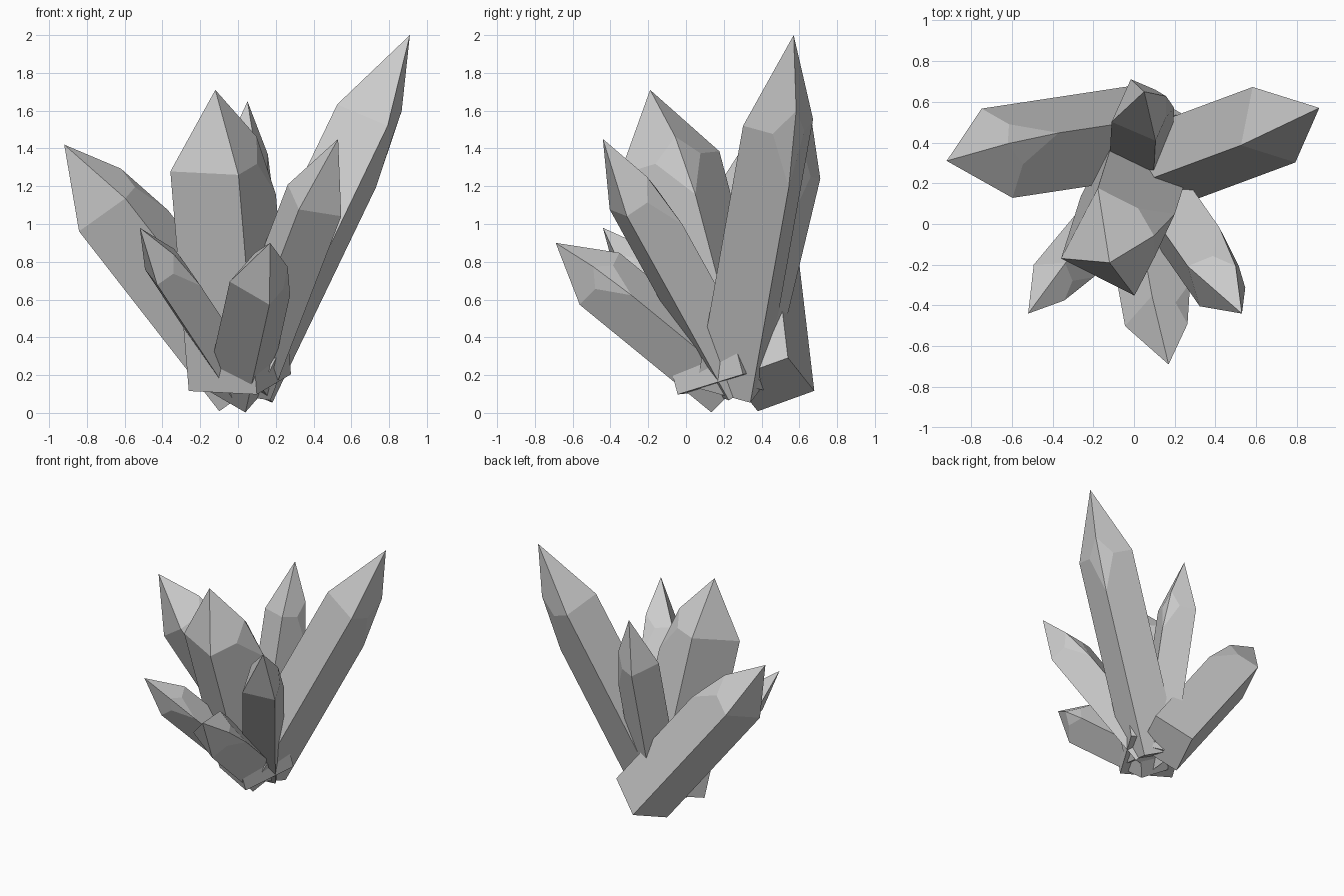
import bpy, bmesh
from mathutils import Vector

if "Cube" in bpy.data.objects:
    bpy.data.objects.remove(bpy.data.objects["Cube"])

SHOULDER = 0.75  # point along the axis where the pyramid tip starts


def crystal(name, base, tip, corner):
    """Square prism with a pointed end; the shoulder on the `corner` side is chipped."""
    base, tip, corner = Vector(base), Vector(tip), Vector(corner)
    axis = (tip - base).normalized()
    radius = corner.length
    u = (corner - axis * corner.dot(axis)).normalized() * radius
    v = axis.cross(u)
    ring = [u, v, -u, -v]
    mid = base.lerp(tip, SHOULDER)
    low = [base + r for r in ring]
    top = [mid + r for r in ring]
    # chip: replace one shoulder corner by points on its four edges
    chip = [top[0].lerp(low[0], 0.18), top[0].lerp(tip, 0.28),
            top[0].lerp(top[1], 0.45), top[0].lerp(top[3], 0.45)]
    bm = bmesh.new()
    for p in low + top[1:] + chip + [tip]:
        bm.verts.new(p)
    bmesh.ops.convex_hull(bm, input=bm.verts[:])
    bmesh.ops.dissolve_limit(bm, angle_limit=0.01, verts=bm.verts[:], edges=bm.edges[:])
    bmesh.ops.recalc_face_normals(bm, faces=bm.faces[:])
    mesh = bpy.data.meshes.new(name)
    bm.to_mesh(mesh)
    bm.free()
    bpy.context.collection.objects.link(bpy.data.objects.new(name, mesh))


# name, base centre, tip, offset from axis to the chipped corner
crystal("left_crystal", (0.07, 0.46, 0.15), (-0.92, 0.31, 1.42), (0.17, 0.08, 0.14))
crystal("right_crystal", (0.02, 0.24, 0.15), (0.91, 0.57, 2.0), (0.16, 0.10, -0.10))
crystal("centre_crystal", (0.01, 0.22, 0.16), (-0.12, -0.19, 1.71), (0.27, 0.08, 0.05))
crystal("back_crystal", (0.03, 0.29, 0.15), (0.05, 0.65, 1.65), (0.155, 0.06, -0.01))
crystal("front_right_crystal", (0.03, 0.28, 0.15), (0.53, -0.44, 1.45), (0.085, 0.14, 0.055))
crystal("front_crystal", (0.0, 0.24, 0.14), (0.17, -0.69, 0.90), (0.17, 0.05, 0.01))
crystal("front_left_crystal", (0.03, 0.22, 0.15), (-0.52, -0.44, 0.98), (0.11, -0.075, 0.013))
